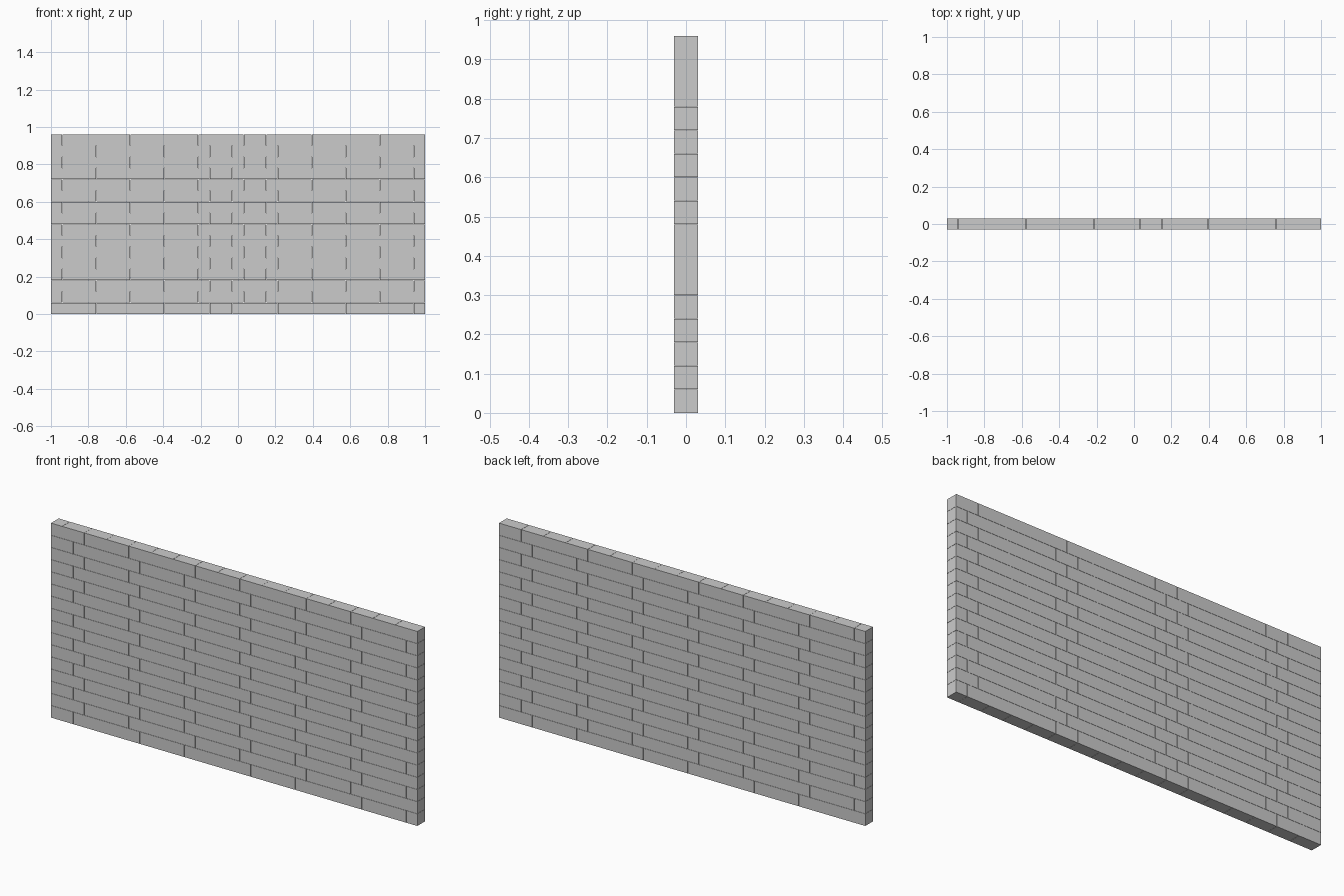
import bpy
import bmesh
from mathutils import Matrix

if "Cube" in bpy.data.objects:
    bpy.data.objects.remove(bpy.data.objects["Cube"])

COURSES = 16
HEIGHT = 0.06            # course height
DEPTH = 0.06
LENGTH = 2.0 / 16.5      # sixteen and a half bricks per course
GAP = 0.001


def add_brick(bm, x0, x1, z0, z1):
    size = Matrix.Diagonal((x1 - x0, DEPTH, z1 - z0, 1))
    place = Matrix.Translation(((x0 + x1) / 2, 0, (z0 + z1) / 2))
    bmesh.ops.create_cube(bm, size=1, matrix=place @ size)


# Running bond: alternate courses start or end with a half brick
bm = bmesh.new()
for row in range(COURSES):
    lengths = [LENGTH] * 16
    lengths.insert(0 if row % 2 else 16, LENGTH / 2)
    z0 = row * HEIGHT + (GAP / 2 if row else 0)
    z1 = (row + 1) * HEIGHT - (GAP / 2 if row < COURSES - 1 else 0)
    x = -1.0
    for i, length in enumerate(lengths):
        left = x + (GAP / 2 if i else 0)
        right = x + length - (GAP / 2 if i < 16 else 0)
        add_brick(bm, left, right, z0, z1)
        x += length

mesh = bpy.data.meshes.new("brick_wall")
bm.to_mesh(mesh)
bm.free()
bpy.context.collection.objects.link(bpy.data.objects.new("brick_wall", mesh))
